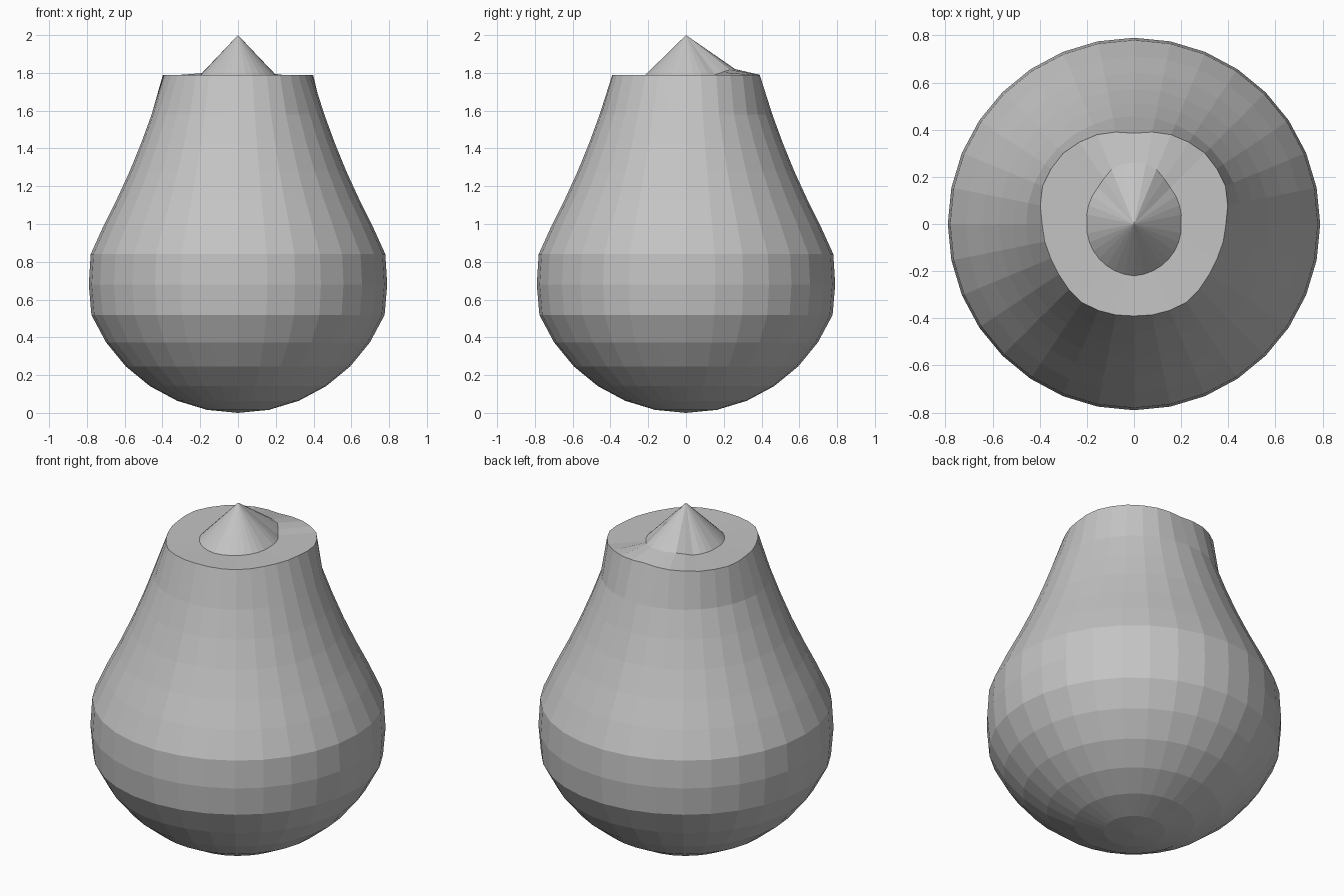
import bpy, bmesh, math

cube = bpy.data.objects.get("Cube")
if cube:
    bpy.data.objects.remove(cube, do_unlink=True)

SEGMENTS = 32
RADIUS = 0.84

grey = bpy.data.materials.new("plain grey")
grey.use_nodes = True
COLOUR = (0.55, 0.55, 0.55, 1)
grey.diffuse_color = COLOUR
grey.node_tree.nodes["Principled BSDF"].inputs["Base Color"].default_value = COLOUR


def lookup(points, x):
    """Linear interpolation along a short list of pairs."""
    for (x0, y0), (x1, y1) in zip(points, points[1:]):
        if x <= x1:
            return y0 + (y1 - y0) * (x - x0) / (x1 - x0)
    return points[-1][1]


# Uneven outlines of the neck and tip: degrees from the back, radius
RIM = [(0, .385), (22, .41), (45, .425), (68, .42), (90, .39), (118, .38), (147, .40), (180, .39)]
TIP = [(0, .26), (17, .26), (40, .22), (90, .20), (140, .21), (180, .22)]
TIP_HEIGHT = [(0, 1.82), (20, 1.82), (45, 1.79), (180, 1.785)]

bm = bmesh.new()


def add_ring(radius, height):
    """Ring whose radius and height depend on the angle from the back."""
    ring = []
    for i in range(SEGMENTS):
        a = 2 * math.pi * i / SEGMENTS
        back = math.degrees(min(a, 2 * math.pi - a))
        r = radius(back)
        ring.append(bm.verts.new((r * math.sin(a), r * math.cos(a), height(back))))
    return ring


# Round bowl, swollen belly and tapering shoulder
profile = []
for k in range(1, 7):
    a = k * math.pi / 16
    profile.append((RADIUS * math.sin(a), RADIUS * (1 - math.cos(a))))
profile += [(.79, .68), (.78, .84), (.712, .99), (.642, 1.13), (.573, 1.28), (.512, 1.43), (.457, 1.58)]
rings = [add_ring(lambda b, r=r: r, lambda b, z=z: z) for r, z in profile]

# Neck rim, flat collar and base of the pointed tip
rings.append(add_ring(lambda b: lookup(RIM, b), lambda b: 1.79))
rings.append(add_ring(lambda b: lookup(TIP, b), lambda b: lookup(TIP_HEIGHT, b)))

for low, high in zip(rings, rings[1:]):
    for i in range(SEGMENTS):
        j = (i + 1) % SEGMENTS
        bm.faces.new((low[i], low[j], high[j], high[i]))

# Bottom pole and pointed apex
for ring, z in ((rings[0], 0), (rings[-1], 2)):
    pole = bm.verts.new((0, 0, z))
    for i in range(SEGMENTS):
        bm.faces.new((ring[i], ring[(i + 1) % SEGMENTS], pole))

bmesh.ops.recalc_face_normals(bm, faces=bm.faces)
mesh = bpy.data.meshes.new("bulb_body")
bm.to_mesh(mesh)
bm.free()
mesh.materials.append(grey)
body = bpy.data.objects.new("bulb_body", mesh)
bpy.context.collection.objects.link(body)
